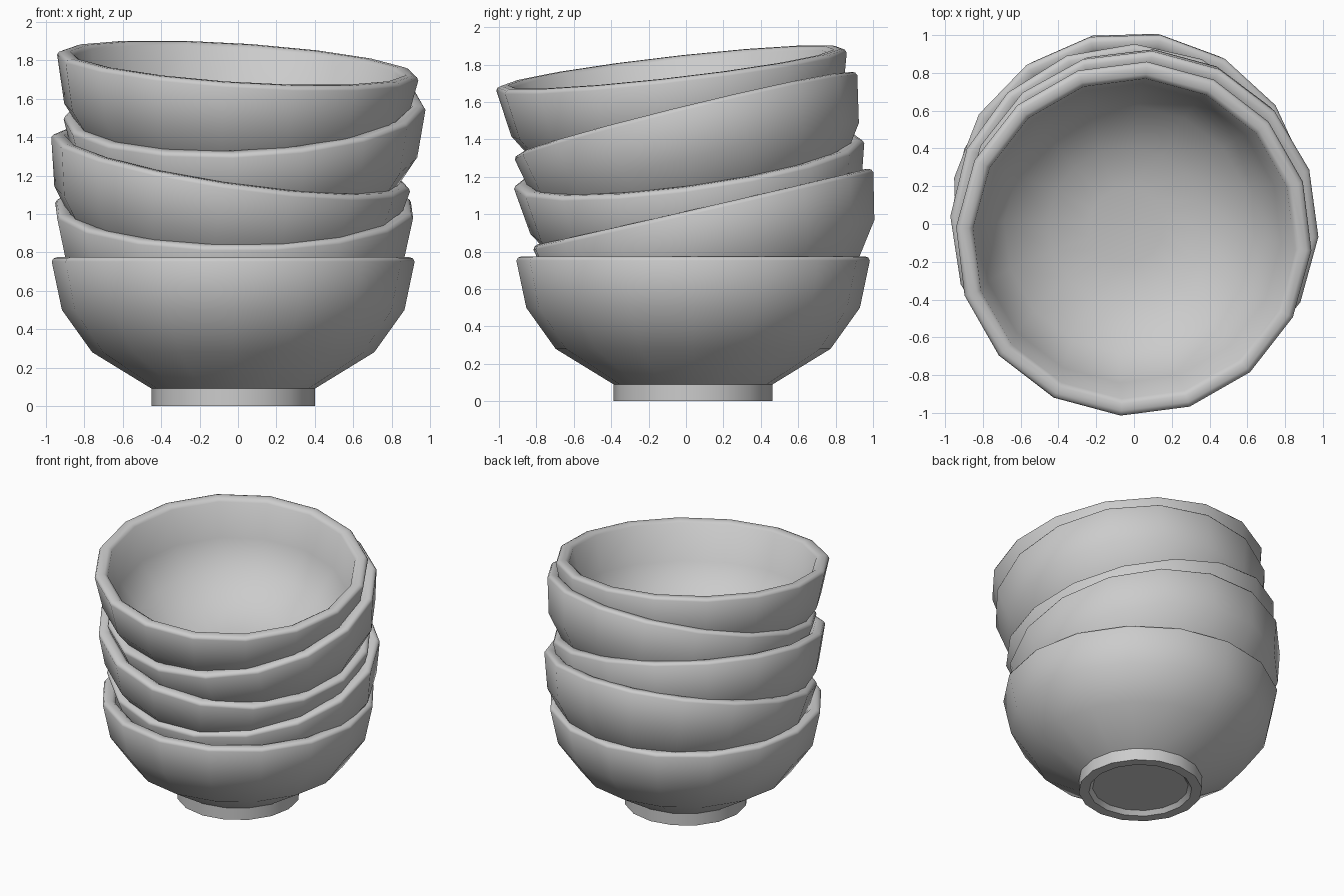
import bpy, bmesh, math
from mathutils import Vector, Matrix

if "Cube" in bpy.data.objects:
    bpy.data.objects.remove(bpy.data.objects["Cube"])

SIDES = 16
HEIGHT = 0.775
# Cross-section (radius, height): foot recess, foot, outer wall, rounded rim, inner wall
PROFILE = [(0.33, 0.03), (0.355, 0.0), (0.425, 0.0), (0.425, 0.09),
           (0.735, 0.28), (0.892, 0.50), (0.945, 0.752), (0.936, 0.768),
           (0.917, 0.775), (0.88, 0.775), (0.855, 0.757), (0.80, 0.50),
           (0.66, 0.31), (0.42, 0.17), (0.2, 0.135)]

clay = bpy.data.materials.new("plain_grey_ceramic")
clay.diffuse_color = (0.6, 0.6, 0.6, 1)
clay.use_nodes = True
clay.node_tree.nodes["Principled BSDF"].inputs["Base Color"].default_value = clay.diffuse_color


def make_bowl(name, rim_centre, slope_x, slope_y, phase):
    """Spin the profile, then tilt the bowl so its rim lies in the given plane."""
    bm = bmesh.new()
    rings = []
    for r, z in PROFILE:
        ring = []
        for i in range(SIDES):
            a = math.radians(phase) + 2 * math.pi * i / SIDES
            ring.append(bm.verts.new((r * math.cos(a), r * math.sin(a), z - HEIGHT)))
        rings.append(ring)
    for lo, hi in zip(rings, rings[1:]):
        for i in range(SIDES):
            j = (i + 1) % SIDES
            bm.faces.new((lo[i], lo[j], hi[j], hi[i]))
    bm.faces.new(rings[0][::-1])      # underside of the foot
    bm.faces.new(rings[-1])           # inner floor
    bmesh.ops.recalc_face_normals(bm, faces=bm.faces)
    mesh = bpy.data.meshes.new(name)
    bm.to_mesh(mesh)
    bm.free()
    mesh.materials.append(clay)
    ob = bpy.data.objects.new(name, mesh)
    bpy.context.collection.objects.link(ob)
    normal = Vector((-slope_x, -slope_y, 1)).normalized()
    tilt = Vector((0, 0, 1)).rotation_difference(normal).to_matrix().to_4x4()
    ob.matrix_world = Matrix.Translation(rim_centre) @ tilt
    bpy.ops.object.select_all(action='DESELECT')
    ob.select_set(True)
    bpy.context.view_layer.objects.active = ob
    bpy.ops.object.shade_smooth_by_angle(angle=math.radians(50))


# Stack from bottom to top: rim centre, rim slopes along x and y, facet phase
make_bowl("bottom_bowl", (-0.025, 0.038, 0.775), 0.0, 0.0, 0)
make_bowl("second_bowl", (-0.02, 0.088, 1.04), -0.005, 0.23, 13)
make_bowl("third_bowl", (-0.035, 0.014, 1.28), -0.148, 0.138, -2)
make_bowl("fourth_bowl", (0.033, -0.005, 1.54), 0.043, 0.245, -4)
make_bowl("top_bowl", (0.0, -0.08, 1.785), -0.064, 0.114, -4)
